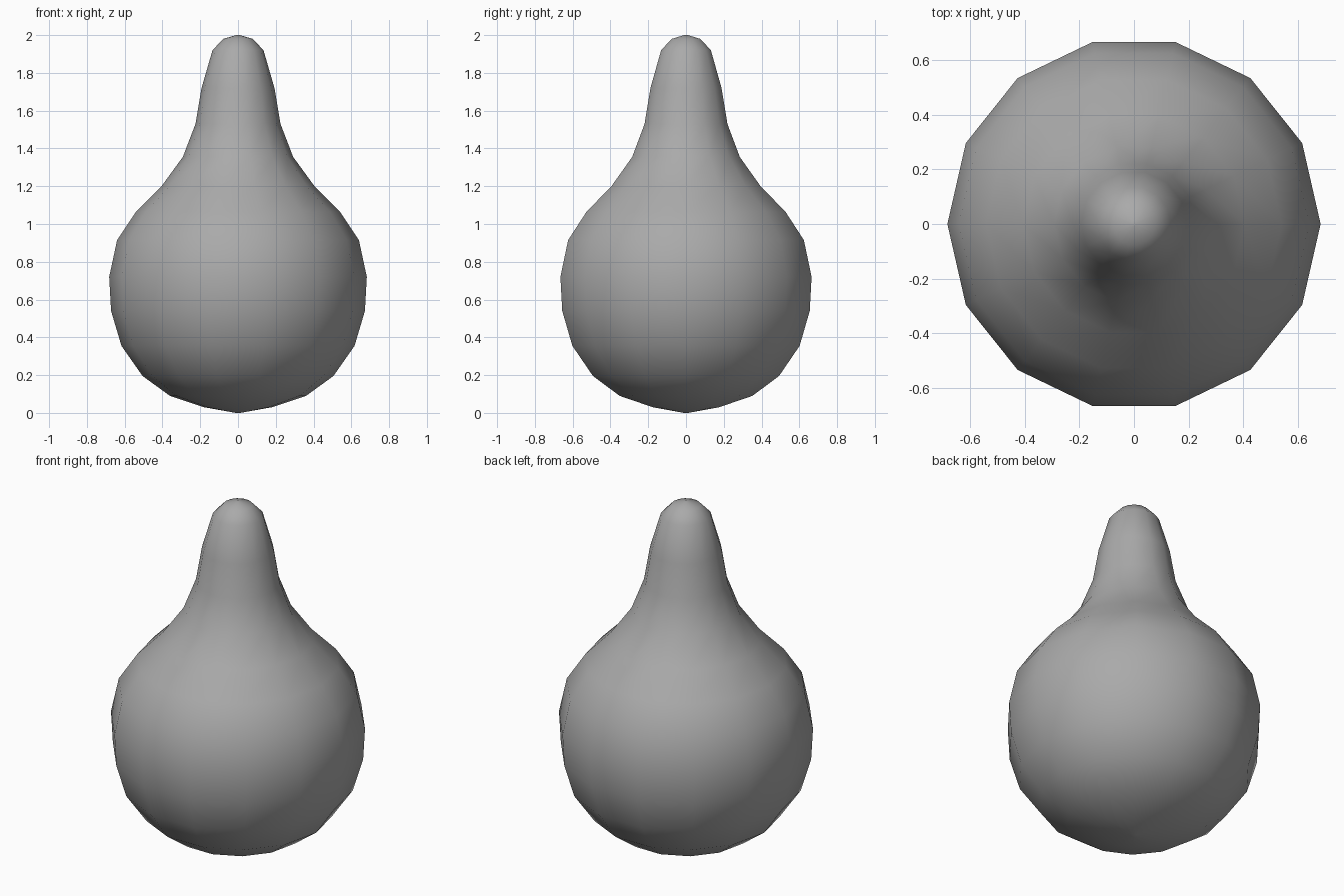
import bpy, bmesh, math

cube = bpy.data.objects.get("Cube")
if cube:
    bpy.data.objects.remove(cube, do_unlink=True)

SIDES = 14

# Half outline (radius, height), from the base up to the tip
PROFILE = [
    (0.012, 0.0), (0.18, 0.03), (0.36, 0.09), (0.505, 0.195),
    (0.617, 0.355), (0.672, 0.54), (0.682, 0.72), (0.64, 0.915),
    (0.54, 1.065), (0.405, 1.2), (0.292, 1.355), (0.225, 1.53),
    (0.193, 1.72), (0.135, 1.92), (0.078, 1.98), (0.01, 2.0),
]

grey = bpy.data.materials.new("mid grey")
grey.use_nodes = True
colour = (0.4, 0.4, 0.4, 1.0)
grey.diffuse_color = colour
grey.node_tree.nodes["Principled BSDF"].inputs["Base Color"].default_value = colour

# Turned body: one ring per profile point, bridged with quads
bm = bmesh.new()
rings = []
for radius, height in PROFILE:
    angles = [2 * math.pi * i / SIDES for i in range(SIDES)]
    rings.append([bm.verts.new((radius * math.cos(a), radius * math.sin(a), height))
                  for a in angles])
for low, high in zip(rings, rings[1:]):
    for i in range(SIDES):
        j = (i + 1) % SIDES
        bm.faces.new((low[i], low[j], high[j], high[i]))

# Tiny caps close the base and the tip
bm.faces.new(rings[0][::-1])
bm.faces.new(rings[-1])

mesh = bpy.data.meshes.new("gourd_body")
bm.to_mesh(mesh)
bm.free()
mesh.materials.append(grey)
body = bpy.data.objects.new("gourd_body", mesh)
bpy.context.collection.objects.link(body)

bpy.context.view_layer.objects.active = body
body.select_set(True)
bpy.ops.object.shade_smooth_by_angle(angle=math.radians(50))
